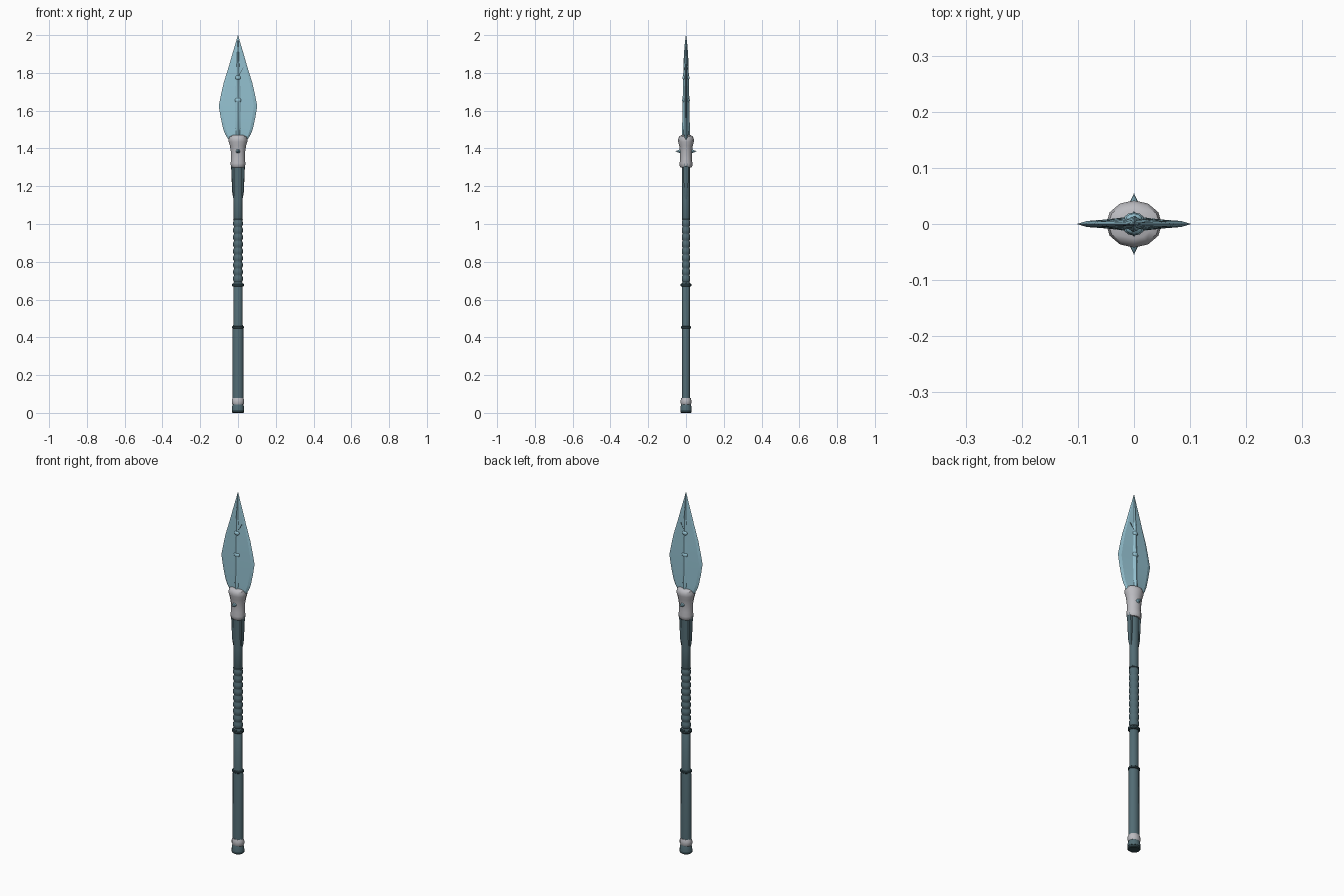
import bpy, math
from mathutils import Vector

if "Cube" in bpy.data.objects:
    bpy.data.objects.remove(bpy.data.objects["Cube"])


def material(name, rgb):
    m = bpy.data.materials.new(name)
    m.diffuse_color = (*rgb, 1)
    m.use_nodes = True
    m.node_tree.nodes["Principled BSDF"].inputs["Base Color"].default_value = m.diffuse_color
    return m


BLUE = material("pale blue blade", (0.30, 0.54, 0.64))
DARK = material("dark teal shaft", (0.085, 0.15, 0.175))
BAND = material("deep teal bands", (0.03, 0.06, 0.07))
WHITE = material("pale grey bone", (0.50, 0.50, 0.53))


def loft(name, sections, mat, angle=40):
    """Skin a stack of equal-length closed loops and cap both ends."""
    n = len(sections[0])
    verts = [p for s in sections for p in s]
    faces = [tuple(reversed(range(n))),
             tuple(range(len(verts) - n, len(verts)))]
    for k in range(len(sections) - 1):
        for i in range(n):
            j = (i + 1) % n
            faces.append((k*n + i, k*n + j, (k+1)*n + j, (k+1)*n + i))
    me = bpy.data.meshes.new(name)
    me.from_pydata(verts, [], faces)
    me.materials.append(mat)
    ob = bpy.data.objects.new(name, me)
    bpy.context.collection.objects.link(ob)
    bpy.ops.object.select_all(action='DESELECT')
    ob.select_set(True)
    bpy.context.view_layer.objects.active = ob
    bpy.ops.object.shade_smooth_by_angle(angle=math.radians(angle))
    return ob


def lathe(name, profile, mat, n=14):
    """Profile of (x radius, y radius, z)."""
    return loft(name, [[(rx*math.cos(2*math.pi*i/n), ry*math.sin(2*math.pi*i/n), z)
                        for i in range(n)] for rx, ry, z in profile], mat)


def ring(name, rx, ry, z, h, mat):
    return lathe(name, [(rx*.85, ry*.85, z-h), (rx, ry, z-h*.5),
                        (rx, ry, z+h*.5), (rx*.85, ry*.85, z+h)], mat)


# Shaft, with scalloped grip between 0.70 and 1.02
shaft = [(.029, .023, .03), (.028, .023, .455), (.024, .021, .47), (.024, .021, .69)]
turns = 9
step = .33 / turns
for i in range(turns):
    z = .69 + i*step
    shaft += [(.021, .019, z+.003), (.0255, .023, z+step*.3),
              (.0255, .023, z+step*.75), (.021, .019, z+step)]
shaft += [(.023, .021, 1.024), (.024, .021, 1.13), (.028, .022, 1.34)]
lathe("shaft", shaft, DARK)
ring("grip_ring", .032, .029, .677, .009, BAND)
ring("lower_ring", .031, .028, .453, .007, BAND)
ring("grip_top_ring", .0255, .023, 1.022, .005, DARK)

# Butt cap
lathe("butt_base", [(.029, .027, 0), (.033, .031, .004), (.033, .031, .012), (.030, .028, .016)], BAND)
lathe("butt_cap", [(.033, .031, .014), (.032, .030, .03), (.028, .026, .046)], DARK)
lathe("butt_collar", [(.029, .026, .044), (.033, .029, .052), (.033, .029, .068),
                      (.028, .025, .08)], WHITE)

# Bone collar under the blade
lathe("collar", [(.032, .028, 1.300), (.038, .033, 1.306), (.039, .034, 1.322),
                 (.037, .031, 1.345), (.038, .032, 1.385), (.043, .036, 1.415),
                 (.049, .041, 1.435), (.050, .042, 1.448), (.046, .037, 1.463),
                 (.032, .026, 1.470)], WHITE, 12)

# Tapered side tongues below the collar
for s, side in ((1, "right"), (-1, "left")):
    secs = []
    for z, w, h in ((1.12, .022, .003), (1.17, .031, .010), (1.22, .033, .012), (1.32, .037, .014)):
        pts = [(.0, -h, z), (w*.9, -h, z), (w, -h*.5, z), (w, h*.5, z), (w*.9, h, z), (0, h, z)]
        secs.append([(x*s, y*s, zz) for x, y, zz in pts])
    loft(side + "_tongue", secs, DARK)

# Blade: four-way symmetric section with bevelled edges and central ridge
quarter = [(1, 0), (.82, .30), (.15, .58), (.07, .85), (0, 1)]
half = quarter + [(-x, y) for x, y in reversed(quarter[:-1])]
section = half + [(x, -y) for x, y in reversed(half[1:-1])]
stations = [(1.41, .030, .024), (1.45, .052, .023), (1.475, .068, .022), (1.505, .079, .021),
            (1.56, .091, .019), (1.625, .102, .018), (1.69, .089, .017), (1.75, .075, .0155),
            (1.83, .050, .014), (1.90, .030, .011), (1.96, .012, .006), (2.0, .0005, .0005)]
loft("blade", [[(x*w, y*t, z) for x, y in section] for z, w, t in stations], BLUE, 12)

# Details on front and back: ridge nodes, collar spikes, scratches
for s, face in ((-1, "front"), (1, "back")):
    for z, r in ((1.655, .018), (1.775, .015)):
        bpy.ops.mesh.primitive_uv_sphere_add(segments=10, ring_count=6, radius=r,
                                             location=(0, s*.009, z))
        ob = bpy.context.object
        ob.name = face + "_ridge_node"
        ob.scale = (1, .65, .8)
        ob.data.materials.append(BLUE)
        bpy.ops.object.shade_smooth()
    d = Vector((0, s, 0))
    bpy.ops.mesh.primitive_cone_add(vertices=8, radius1=.013, radius2=0, depth=.028,
                                    location=(0, s*.041, 1.385),
                                    rotation=d.to_track_quat('Z', 'Y').to_euler())
    bpy.context.object.name = face + "_collar_spike"
    bpy.context.object.data.materials.append(BLUE)
    # thin scratch beside the ridge
    bpy.ops.mesh.primitive_cube_add(size=1, location=(.018, s*.0072, 1.81), rotation=(0, .5, 0))
    ob = bpy.context.object
    ob.name = face + "_scratch"
    ob.scale = (.003, .003, .04)
    ob.data.materials.append(DARK)
